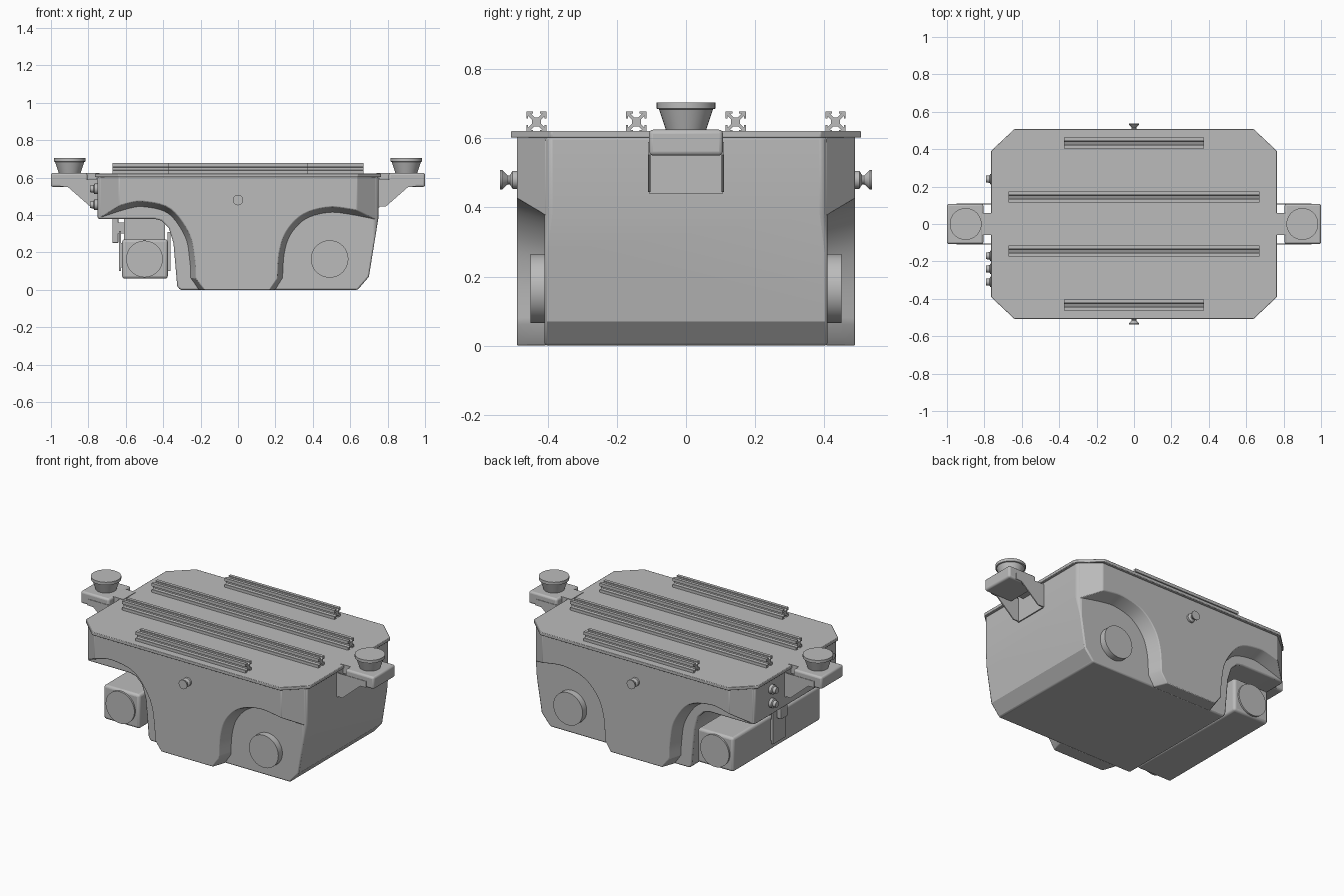
import bpy, bmesh, math
from mathutils import Vector, Matrix

cube = bpy.data.objects.get("Cube")
if cube:
    bpy.data.objects.remove(cube, do_unlink=True)

grey = bpy.data.materials.new("plain grey")
grey.use_nodes = True
grey.diffuse_color = (0.5, 0.5, 0.5, 1)
grey.node_tree.nodes["Principled BSDF"].inputs["Base Color"].default_value = (0.5, 0.5, 0.5, 1)


def finish(name, bm, bevel=0, segments=2):
    bmesh.ops.recalc_face_normals(bm, faces=bm.faces)
    me = bpy.data.meshes.new(name)
    bm.to_mesh(me)
    bm.free()
    me.materials.append(grey)
    ob = bpy.data.objects.new(name, me)
    bpy.context.collection.objects.link(ob)
    if bevel:
        mod = ob.modifiers.new("soft_edges", 'BEVEL')
        mod.width, mod.segments = bevel, segments
        mod.limit_method, mod.angle_limit = 'ANGLE', math.radians(35)
    bpy.ops.object.select_all(action='DESELECT')
    ob.select_set(True)
    bpy.context.view_layer.objects.active = ob
    bpy.ops.object.shade_smooth_by_angle(angle=math.radians(30))
    return ob


def loft(loop_a, loop_b):
    """Closed solid between two matching loops of 3D points."""
    bm = bmesh.new()
    a = [bm.verts.new(p) for p in loop_a]
    b = [bm.verts.new(p) for p in loop_b]
    bm.faces.new(a)
    bm.faces.new(b[::-1])
    for i in range(len(a)):
        j = (i + 1) % len(a)
        bm.faces.new((a[j], a[i], b[i], b[j]))
    return bm


def prism_y(pts, y0, y1):
    return loft([(x, y0, z) for x, z in pts], [(x, y1, z) for x, z in pts])


def box(name, x, y, z, bevel=0, segments=2):
    pts = [(x[0], z[0]), (x[1], z[0]), (x[1], z[1]), (x[0], z[1])]
    return finish(name, prism_y(pts, *y), bevel, segments)


def turned(name, profile, origin, axis, sides=40):
    """Revolve (radius, height) points around an axis direction."""
    bm = bmesh.new()
    rings = []
    for r, h in profile:
        rings.append([bm.verts.new((r * math.cos(t), r * math.sin(t), h))
                      for t in (2 * math.pi * k / sides for k in range(sides))])
    for lo, hi in zip(rings, rings[1:]):
        for k in range(sides):
            n = (k + 1) % sides
            bm.faces.new((lo[k], lo[n], hi[n], hi[k]))
    bm.faces.new(rings[0][::-1])
    bm.faces.new(rings[-1])
    rot = Vector((0, 0, 1)).rotation_difference(Vector(axis)).to_matrix().to_4x4()
    bm.transform(Matrix.Translation(origin) @ rot)
    return finish(name, bm)


def smooth_path(pts, steps=5):
    """Smooth curve through the given points."""
    p = [Vector(q) for q in [pts[0]] + pts + [pts[-1]]]
    out = []
    for a, b, c, d in zip(p, p[1:], p[2:], p[3:]):
        for k in range(steps):
            t = k / steps
            out.append(0.5 * (2 * b + (c - a) * t + (2 * a - 5 * b + 4 * c - d) * t * t
                              + (3 * b - a - 3 * c + d) * t ** 3))
    return out + [p[-1]]


def cut_corners(bm):
    """Slice off the four vertical corners of the body."""
    for sx in (-1, 1):
        for sy in (-1, 1):
            bmesh.ops.bisect_plane(bm, geom=bm.verts[:] + bm.edges[:] + bm.faces[:],
                                   plane_co=(0.75 * sx, 0.395 * sy, 0),
                                   plane_no=(0.1 * sx, 0.12 * sy, 0), clear_outer=True)
            bmesh.ops.holes_fill(bm, edges=[e for e in bm.edges if e.is_boundary], sides=0)
    return bm


# Body core, undercut at one end
core = [(-0.75, 0.605), (0.75, 0.605), (0.75, 0.38), (0.70, 0.07), (0.64, 0), (-0.31, 0),
        (-0.325, 0.02), (-0.345, 0.25), (-0.37, 0.33), (-0.41, 0.37), (-0.45, 0.38), (-0.75, 0.38)]
finish("body_core", cut_corners(prism_y(core, -0.41, 0.41)), 0.008)

# Side walls with sloping wheel arches
right_arch = smooth_path([(0.75, 0.40), (0.6, 0.432), (0.48, 0.442), (0.35, 0.405),
                          (0.26, 0.315), (0.22, 0.2), (0.21, 0.06)]) + [Vector((0.17, 0))]
left_arch = smooth_path([(-0.75, 0.41), (-0.6, 0.46), (-0.5, 0.472), (-0.36, 0.433),
                         (-0.26, 0.3), (-0.23, 0.16), (-0.225, 0.06)]) + [Vector((-0.18, 0))]


def toward_wheel(p, hub):
    d = (hub - p).normalized() * 0.03
    if p.y < 0.001:
        return p + Vector((math.copysign(0.03, d.x), 0))
    if abs(p.x) > 0.749:
        return p + Vector((0, -0.03))
    return p + d


outer = [Vector((-0.75, 0.605)), Vector((0.75, 0.605))]
inner = outer + [toward_wheel(p, Vector((0.5, 0.1))) for p in right_arch]
inner += [toward_wheel(p, Vector((-0.5, 0.1))) for p in left_arch[::-1]]
outer = outer + right_arch + left_arch[::-1]
for s, side in ((-1, "front"), (1, "back")):
    bm = loft([(p.x, s * 0.49, p.y) for p in outer], [(p.x, s * 0.405, p.y) for p in inner])
    finish(side + "_arch_wall", cut_corners(bm), 0.006)

# Top plate
plate = [(0.765, 0.39), (0.64, 0.507), (-0.64, 0.507), (-0.765, 0.39)]
plate += [(-x, -y) for x, y in plate]
finish("top_plate", loft([(x, y, 0.602) for x, y in plate],
                         [(x, y, 0.621) for x, y in plate]), 0.003)

# Slotted rails
quarter = [(0.013, 0.006), (0.024, 0.017), (0.024, 0.010), (0.029, 0.010), (0.029, 0.029),
           (0.010, 0.029), (0.010, 0.024), (0.017, 0.024), (0.006, 0.013)]
section = []
for k in range(4):
    c, s = round(math.cos(k * math.pi / 2)), round(math.sin(k * math.pi / 2))
    section += [(c * y - s * z, s * y + c * z) for y, z in quarter]
for n, (y, half) in enumerate([(-0.433, 0.375), (-0.144, 0.67), (0.144, 0.67), (0.433, 0.375)]):
    finish("rail_%d" % (n + 1), loft([(-half, y + a, 0.648 + b) for a, b in section],
                                     [(half, y + a, 0.648 + b) for a, b in section]))

# End arms with cups
for s, end in ((-1, "right"), (1, "left")):
    def span(a, b):
        return sorted((s * a, s * b))
    box(end + "_arm_head", span(0.805, 1.0), (-0.107, 0.107), (0.55, 0.625), 0.012, 3)
    box(end + "_arm_neck", span(0.74, 0.82), (-0.06, 0.06), (0.57, 0.624))
    box(end + "_arm_mount", span(0.745, 0.757), (-0.107, 0.107), (0.44, 0.60))
    gusset = [(0.745, 0.445), (0.79, 0.445), (0.91, 0.55), (0.95, 0.552), (0.95, 0.59), (0.745, 0.59)]
    for t in (-1, 1):
        finish(end + "_arm_gusset", prism_y([(s * x, z) for x, z in gusset], t * 0.103, t * 0.11))
    turned(end + "_cup", [(0.058, 0), (0.078, 0.06), (0.085, 0.062), (0.085, 0.08)],
           (s * 0.9, 0, 0.624), (0, 0, 1))

# Side knobs and wheel hubs
for s, side in ((-1, "front"), (1, "back")):
    turned(side + "_knob", [(0.026, 0), (0.026, 0.014), (0.013, 0.022), (0.013, 0.028),
                            (0.028, 0.044), (0.028, 0.05)], (0, s * 0.488, 0.48), (0, s, 0), 24)
    turned(side + "_wheel", [(0.1, 0), (0.1, 0.05)], (0.49, s * 0.40, 0.165), (0, s, 0), 48)
    turned(side + "_axle_cap", [(0.098, 0), (0.098, 0.015)], (-0.5, s * 0.42, 0.165), (0, s, 0), 48)

# Drive unit hung below the undercut
box("drive_box", (-0.62, -0.375), (-0.425, 0.425), (0.06, 0.27), 0.015, 3)
box("drive_hanger", (-0.61, -0.39), (-0.06, 0.06), (0.26, 0.39))
box("outer_strap", (-0.637, -0.625), (-0.06, 0.06), (0.10, 0.315))
box("outer_strap_pad", (-0.63, -0.61), (-0.06, 0.06), (0.12, 0.25))
box("inner_strap", (-0.378, -0.362), (-0.06, 0.06), (0.10, 0.31))
box("hanger_bracket", (-0.672, -0.64), (-0.03, 0.03), (0.25, 0.39), 0.004)
box("hanger_bracket_web", (-0.645, -0.60), (-0.03, 0.03), (0.30, 0.36))

# Controls on the end wall
for y, z in ((0.24, 0.54), (0.24, 0.455), (-0.17, 0.54), (-0.24, 0.54), (-0.31, 0.54), (-0.31, 0.455)):
    turned("end_button", [(0.028, 0), (0.028, 0.02), (0.02, 0.024), (0.018, 0.042)],
           (-0.748, y, z), (-1, 0, 0), 20)
